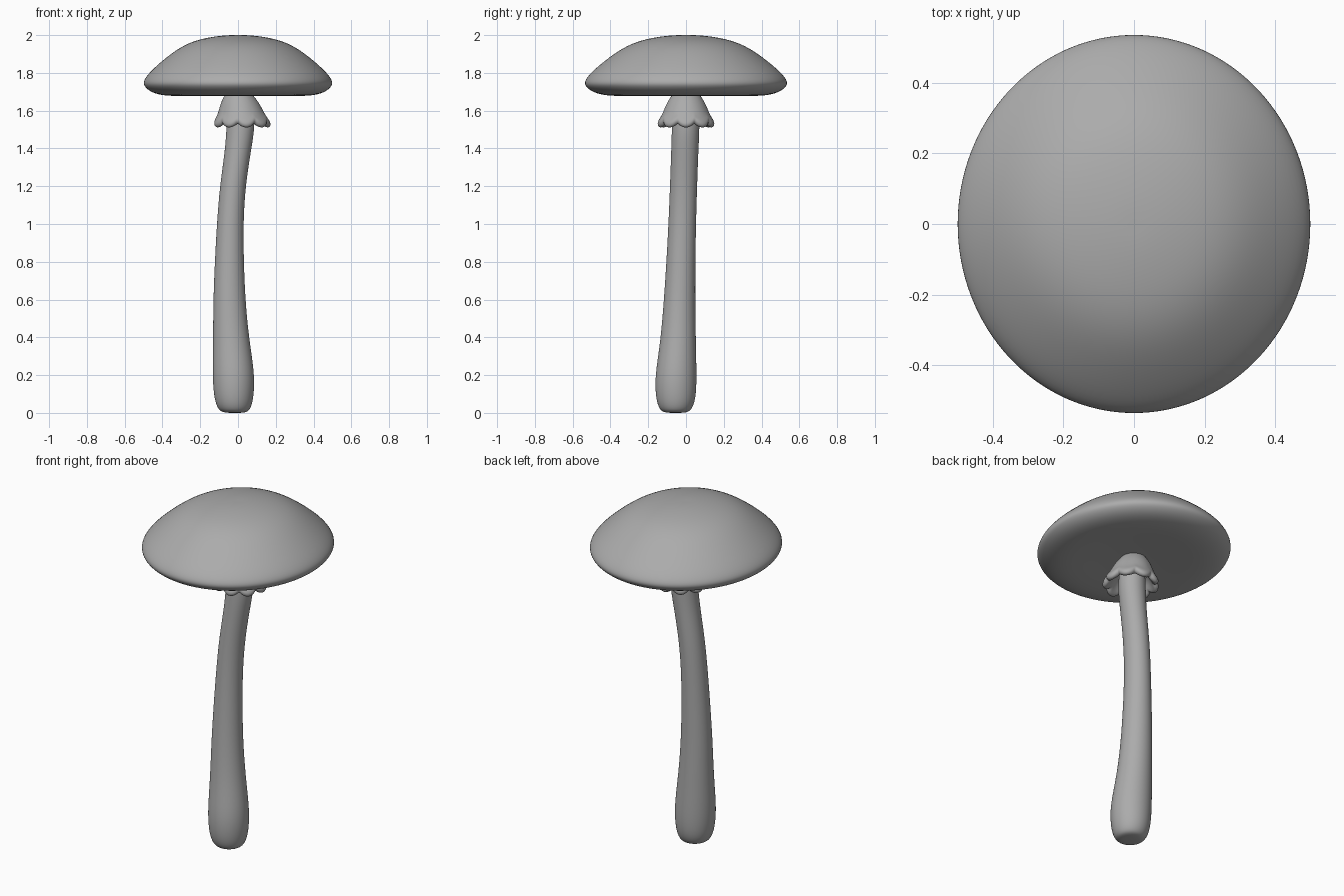
import bpy
from math import sin, cos, pi

grey = bpy.data.materials.new("mushroom_grey")
grey.diffuse_color = (0.41, 0.41, 0.41, 1)


def loft(name, rings, closed_ends, levels):
    """Skin a list of equal-length point rings and smooth the result."""
    n = len(rings[0])
    verts = [p for ring in rings for p in ring]
    faces = []
    for r in range(len(rings) - 1):
        for i in range(n):
            j = (i + 1) % n
            faces.append((r * n + i, r * n + j, (r + 1) * n + j, (r + 1) * n + i))
    if closed_ends:
        faces.append(tuple(reversed(range(n))))
        faces.append(tuple(range((len(rings) - 1) * n, len(rings) * n)))
    mesh = bpy.data.meshes.new(name)
    mesh.from_pydata(verts, [], faces)
    mesh.polygons.foreach_set("use_smooth", [True] * len(faces))
    mesh.materials.append(grey)
    obj = bpy.data.objects.new(name, mesh)
    bpy.context.collection.objects.link(obj)
    mod = obj.modifiers.new("smooth", "SUBSURF")
    mod.levels = mod.render_levels = levels
    return obj


def ellipse(z, cx, cy, rx, ry, n=32):
    return [(cx + rx * cos(2 * pi * i / n), cy + ry * sin(2 * pi * i / n), z)
            for i in range(n)]


# Cap: domed top, rounded rim, nearly flat underside (radius, height)
cap_profile = [(0.01, 1.69), (0.15, 1.688), (0.30, 1.678), (0.39, 1.678),
               (0.46, 1.695), (0.497, 1.725), (0.507, 1.752), (0.478, 1.797),
               (0.40, 1.868), (0.31, 1.936), (0.22, 1.975), (0.12, 1.994),
               (0.05, 2.0), (0.01, 2.0)]
loft("cap", [ellipse(z, 0, 0, r, r * 1.072) for r, z in cap_profile], True, 2)

# Stem: bent, swelling to a rounded foot (height, centre x, y, radius x, y)
stem_sections = [(0.0, -0.017, -0.055, 0.02, 0.02), (0.002, -0.018, -0.055, 0.06, 0.06),
                 (0.015, -0.02, -0.055, 0.084, 0.084), (0.07, -0.022, -0.054, 0.104, 0.106),
                 (0.18, -0.023, -0.054, 0.112, 0.111), (0.30, -0.03, -0.047, 0.104, 0.101),
                 (0.42, -0.038, -0.040, 0.094, 0.092), (0.60, -0.046, -0.034, 0.085, 0.083),
                 (0.80, -0.046, -0.027, 0.077, 0.077), (1.0, -0.042, -0.020, 0.070, 0.073),
                 (1.2, -0.029, -0.013, 0.068, 0.072), (1.4, 0.002, -0.006, 0.069, 0.072),
                 (1.52, 0.015, -0.001, 0.076, 0.074), (1.62, 0.012, 0.0, 0.067, 0.067),
                 (1.72, 0.005, 0.0, 0.055, 0.055)]
loft("stem", [ellipse(*s) for s in stem_sections], True, 2)

# Skirt: flared collar with a scalloped, rolled lip
# (radius, height, centre x, scallop strength)
skirt_profile = [(0.055, 1.71, 0.002, 0), (0.072, 1.685, 0.004, 0), (0.097, 1.65, 0.009, 0.1),
                 (0.114, 1.61, 0.014, 0.25), (0.128, 1.575, 0.018, 0.5),
                 (0.143, 1.555, 0.02, 0.9), (0.149, 1.537, 0.021, 1.0),
                 (0.143, 1.520, 0.021, 1.0), (0.125, 1.516, 0.021, 0.9),
                 (0.108, 1.535, 0.019, 0.6), (0.09, 1.575, 0.016, 0.2),
                 (0.06, 1.60, 0.013, 0)]
SCALLOPS, STEPS = 9, 90
rings = []
for r, z, cx, k in skirt_profile:
    ring = []
    for i in range(STEPS):
        a = 2 * pi * i / STEPS
        wave = abs(cos(a * SCALLOPS / 2)) ** 0.8 - 0.65
        rr = r + 0.013 * k * wave
        ring.append((cx + rr * cos(a), rr * sin(a), z - 0.024 * k * wave))
    rings.append(ring)
rings.reverse()
loft("skirt", rings, False, 1)
